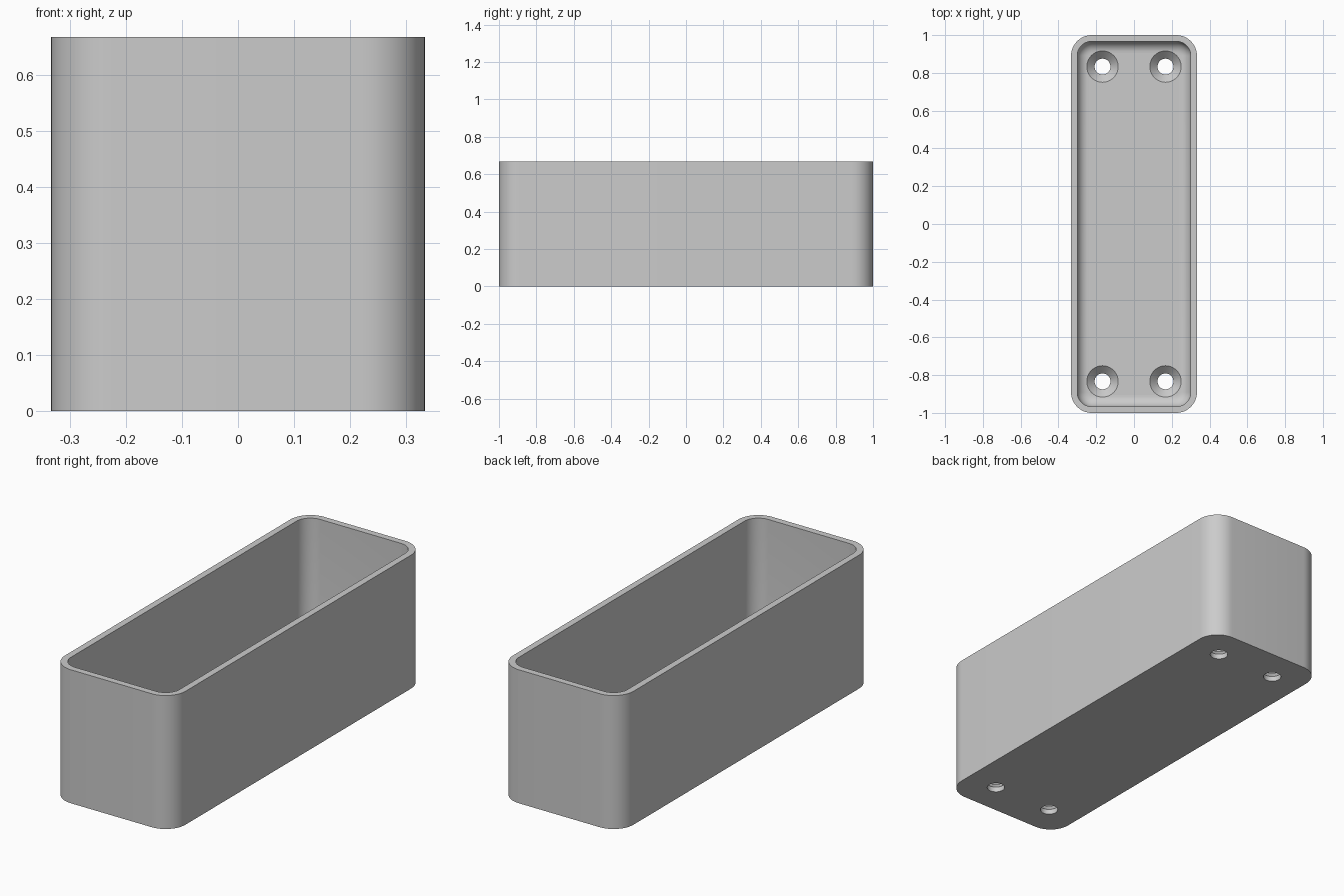
import bpy, bmesh
from math import sin, cos, pi, radians

if "Cube" in bpy.data.objects:
    bpy.data.objects.remove(bpy.data.objects["Cube"], do_unlink=True)

HALF_X, HALF_Y, HEIGHT = 1 / 3, 1.0, 2 / 3
WALL, FLOOR, CORNER, FILLET = 0.033, 0.067, 0.11, 0.06
HOLE_R, SINK_R = 0.042, 0.083
ARC = 12

grey = bpy.data.materials.new("plain_grey")
grey.use_nodes = True
colour = (0.6, 0.6, 0.6, 1)
grey.diffuse_color = colour
grey.node_tree.nodes["Principled BSDF"].inputs["Base Color"].default_value = colour


def rounded_ring(bm, inset, z):
    """Rounded rectangle of vertices, moved inwards by inset."""
    r = max(CORNER - inset, 0.012)
    cx, cy = HALF_X - inset - r, HALF_Y - inset - r
    ring = []
    for k, (sx, sy) in enumerate([(1, 1), (-1, 1), (-1, -1), (1, -1)]):
        for i in range(ARC + 1):
            a = pi / 2 * (k + i / ARC)
            ring.append(bm.verts.new((sx * cx + r * cos(a), sy * cy + r * sin(a), z)))
    return ring


def circle_ring(bm, x, y, r, z, sides=48):
    return [bm.verts.new((x + r * cos(2 * pi * i / sides), y + r * sin(2 * pi * i / sides), z))
            for i in range(sides)]


def skin(bm, rings):
    """Join a stack of rings and cap both ends."""
    for a, b in zip(rings, rings[1:]):
        for i in range(len(a)):
            j = (i + 1) % len(a)
            bm.faces.new((a[i], a[j], b[j], b[i]))
    bm.faces.new(rings[0][::-1])
    bm.faces.new(rings[-1])


def finish(bm, name):
    bmesh.ops.recalc_face_normals(bm, faces=bm.faces)
    mesh = bpy.data.meshes.new(name)
    bm.to_mesh(mesh)
    bm.free()
    mesh.materials.append(grey)
    obj = bpy.data.objects.new(name, mesh)
    bpy.context.collection.objects.link(obj)
    return obj


# Open box: outer wall, rim, inner wall and rounded floor edge
bm = bmesh.new()
steps = [(0, 0), (0, HEIGHT), (WALL, HEIGHT)]
for i in range(9):
    a = pi / 2 * i / 8
    steps.append((WALL + FILLET * (1 - cos(a)), FLOOR + FILLET * (1 - sin(a))))
skin(bm, [rounded_ring(bm, inset, z) for inset, z in steps])
box = finish(bm, "open_box")

# Countersunk screw holes near the four corners
bm = bmesh.new()
sink_z = FLOOR - (SINK_R - HOLE_R)
for x in (-1 / 6, 1 / 6):
    for y in (-5 / 6, 5 / 6):
        skin(bm, [circle_ring(bm, x, y, r, z) for r, z in
                  [(HOLE_R, -0.05), (HOLE_R, sink_z), (SINK_R, FLOOR), (SINK_R, FLOOR + 0.1)]])
cutter = finish(bm, "screw_hole_cutter")
cutter.hide_render = True

cut = box.modifiers.new("screw_holes", "BOOLEAN")
cut.operation = "DIFFERENCE"
cut.solver = "EXACT"
cut.object = cutter

bpy.ops.object.select_all(action="DESELECT")
box.select_set(True)
bpy.context.view_layer.objects.active = box
bpy.ops.object.modifier_apply(modifier=cut.name)
bpy.data.objects.remove(cutter, do_unlink=True)
bpy.ops.object.shade_smooth_by_angle(angle=radians(30))
